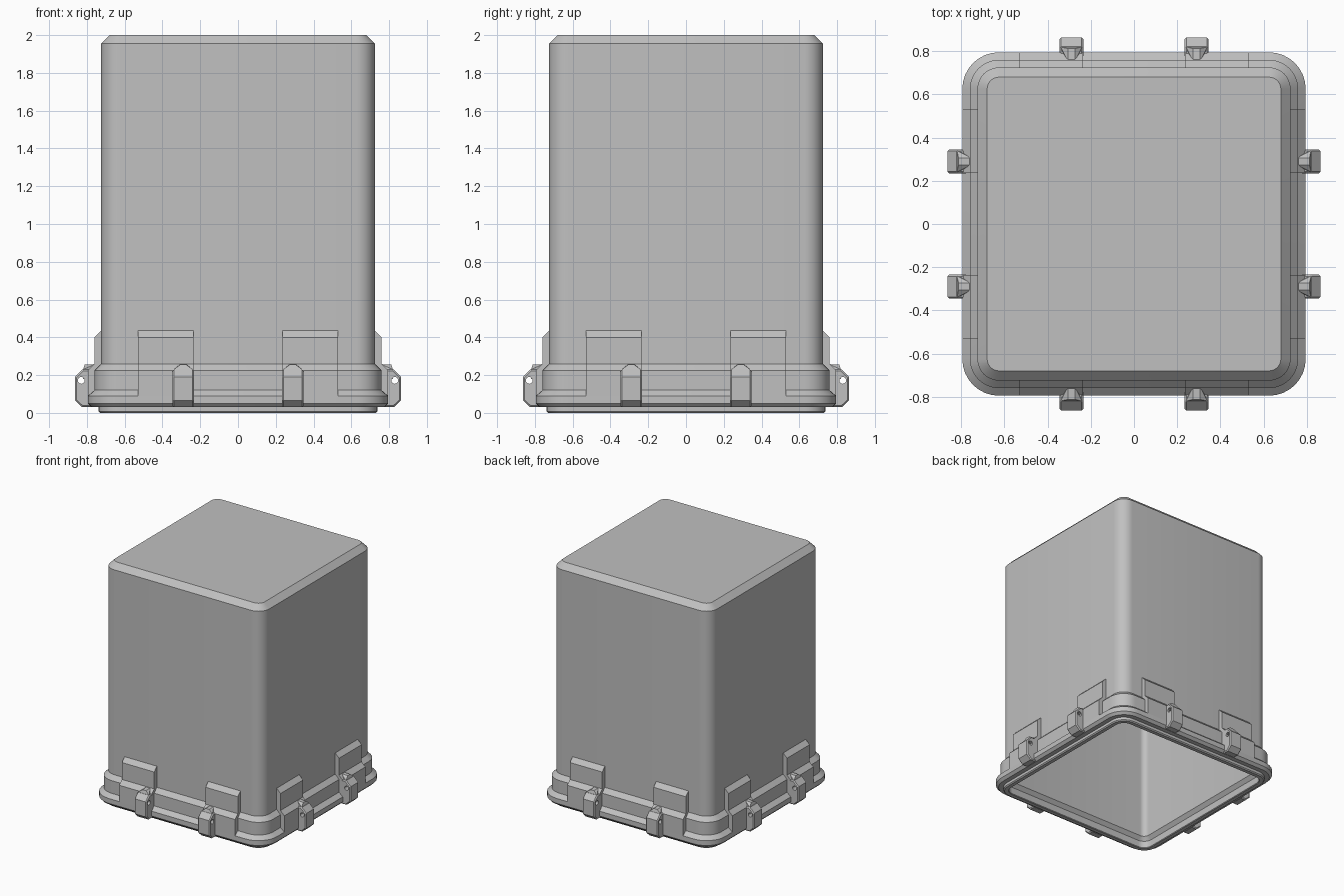
import bpy, bmesh, math
from mathutils import Matrix, Vector

cube = bpy.data.objects.get("Cube")
if cube:
    bpy.data.objects.remove(cube, do_unlink=True)

GREY = (0.53, 0.53, 0.53, 1.0)
mat = bpy.data.materials.new("plain grey plastic")
mat.use_nodes = True
mat.diffuse_color = GREY
mat.node_tree.nodes["Principled BSDF"].inputs["Base Color"].default_value = GREY


def add_object(name, mesh, matrix=None):
    ob = bpy.data.objects.new(name, mesh)
    bpy.context.collection.objects.link(ob)
    if matrix:
        ob.matrix_world = matrix
    return ob


def finish(bm, name):
    bmesh.ops.recalc_face_normals(bm, faces=bm.faces)
    mesh = bpy.data.meshes.new(name)
    bm.to_mesh(mesh)
    bm.free()
    mesh.materials.append(mat)
    return mesh


def rounded_square(half, segments=8):
    """Outline of a square whose corner radius follows its offset."""
    radius = max(half - 0.625, 0.03)
    points = []
    for corner in range(4):
        middle = Matrix.Rotation(corner * math.pi / 2, 2) @ Vector((half - radius, half - radius))
        for i in range(segments + 1):
            a = (corner + i / segments) * math.pi / 2
            points.append(middle + radius * Vector((math.cos(a), math.sin(a))))
    return points


def loft(name, profile):
    """Skin rounded squares given as (half width, height), capped at both ends."""
    bm = bmesh.new()
    rings = [[bm.verts.new((p.x, p.y, z)) for p in rounded_square(half)] for half, z in profile]
    for low, high in zip(rings, rings[1:]):
        n = len(low)
        for i in range(n):
            j = (i + 1) % n
            bm.faces.new((low[i], low[j], high[j], high[i]))
    bm.faces.new(rings[0])
    bm.faces.new(rings[-1])
    return finish(bm, name)


def extrude_x(name, profile, width):
    """Prism from a (distance outward, height) outline, facing the front."""
    bm = bmesh.new()
    face = bm.faces.new([bm.verts.new((-width / 2, -d, z)) for d, z in profile])
    geom = bmesh.ops.extrude_face_region(bm, geom=[face])["geom"]
    moved = [v for v in geom if isinstance(v, bmesh.types.BMVert)]
    bmesh.ops.translate(bm, verts=moved, vec=(width, 0, 0))
    return finish(bm, name)


# Hollow cover: cavity ceiling, inner wall, sealing ridge, lip, band, shell, top
cover = add_object("cover_shell", loft("cover_shell", [
    (0.63, 1.95), (0.67, 1.91), (0.67, 0.09), (0.695, 0.06),
    (0.695, 0.005), (0.70, 0.0), (0.73, 0.0), (0.738, 0.008), (0.738, 0.03),
    (0.775, 0.03), (0.795, 0.05), (0.795, 0.09), (0.76, 0.12),
    (0.76, 0.225), (0.725, 0.26), (0.725, 1.955), (0.68, 2.0)]))
bpy.context.view_layer.objects.active = cover
cover.select_set(True)
bpy.ops.object.shade_smooth_by_angle(angle=math.radians(25))
cover.select_set(False)

# Stepped latch pad
pad_mesh = extrude_x("latch_pad", [
    (0.70, 0.09), (0.795, 0.09), (0.795, 0.225), (0.76, 0.26),
    (0.76, 0.40), (0.725, 0.435), (0.70, 0.435)], 0.295)

# Lug block with bevelled sides and a pin hole
lug = add_object("lug_source", extrude_x("lug_source", [
    (0.77, 0.03), (0.825, 0.03), (0.863, 0.066),
    (0.863, 0.19), (0.823, 0.23), (0.77, 0.23)], 0.112))
bevel = lug.modifiers.new("side_bevel", 'BEVEL')
bevel.width = 0.008
bevel.segments = 1
bevel.limit_method = 'ANGLE'
bevel.angle_limit = math.radians(60)
bm = bmesh.new()
bmesh.ops.create_cone(bm, cap_ends=True, segments=16, radius1=0.018, radius2=0.018, depth=0.4,
                      matrix=Matrix.Translation((0, -0.83, 0.172)) @ Matrix.Rotation(math.pi / 2, 4, 'Y'))
cutter = add_object("pin_hole_cutter", finish(bm, "pin_hole_cutter"))
cutter.hide_render = True
hole = lug.modifiers.new("pin_hole", 'BOOLEAN')
hole.operation = 'DIFFERENCE'
hole.solver = 'EXACT'
hole.object = cutter
bpy.context.view_layer.update()
lug_mesh = bpy.data.meshes.new_from_object(lug.evaluated_get(bpy.context.evaluated_depsgraph_get()))
for helper in (lug, cutter):
    bpy.data.objects.remove(helper, do_unlink=True)

# Tapered gusset tying the lug to the wall
bm = bmesh.new()
for side in (-1, 1):
    for x, d, z in ((0.05, 0.82, 0.23), (0.05, 0.79, 0.18), (0.05, 0.82, 0.18),
                    (0.016, 0.812, 0.255), (0.016, 0.755, 0.258), (0.016, 0.755, 0.18)):
        bm.verts.new((side * x, -d, z))
bmesh.ops.convex_hull(bm, input=bm.verts)
gusset_mesh = finish(bm, "lug_gusset")

# Two latches on each of the four sides
for i, side in enumerate(("front", "left", "back", "right")):
    turn = Matrix.Rotation(i * math.pi / 2, 4, 'Z')
    for k, sign in enumerate((-1, 1)):
        for part, mesh, x in (("latch_pad", pad_mesh, 0.3825),
                              ("latch_lug", lug_mesh, 0.29),
                              ("lug_gusset", gusset_mesh, 0.29)):
            add_object(f"{side}_{part}_{k + 1}", mesh,
                       turn @ Matrix.Translation((sign * x, 0, 0)))
